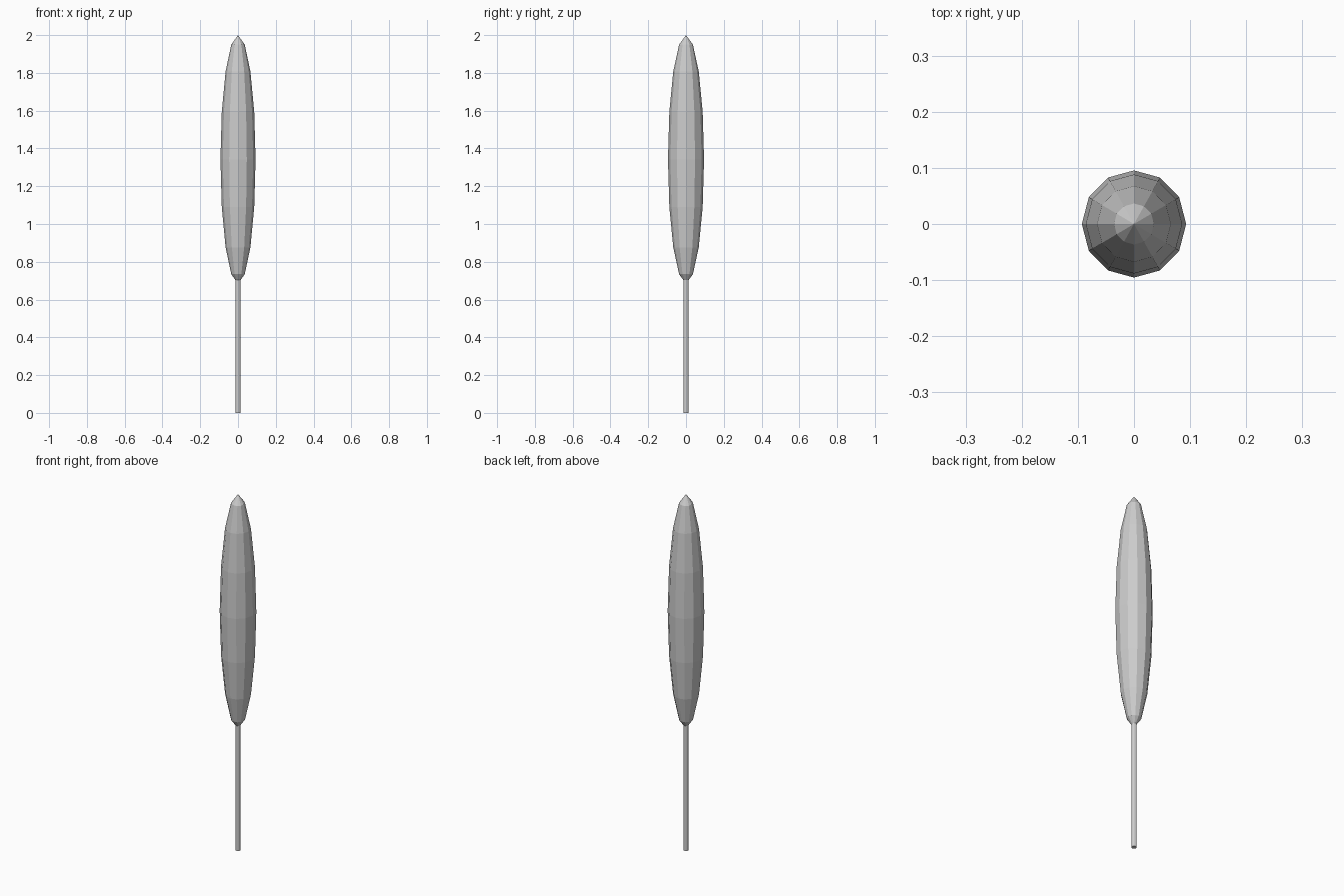
import bpy

cube = bpy.data.objects.get("Cube")
if cube:
    bpy.data.objects.remove(cube, do_unlink=True)

# Single plain grey
grey = bpy.data.materials.new("plain_grey")
grey.use_nodes = True
colour = (0.6, 0.6, 0.6, 1)
grey.diffuse_color = colour
grey.node_tree.nodes["Principled BSDF"].inputs["Base Color"].default_value = colour

BASE, TOP = 0.684, 2.0


def finish(name):
    obj = bpy.context.object
    obj.name = name
    obj.data.materials.append(grey)
    bpy.ops.object.shade_flat()
    return obj


# Faceted spindle-shaped crown
bpy.ops.mesh.primitive_uv_sphere_add(segments=12, ring_count=8, radius=1,
                                     location=(0, 0, (BASE + TOP) / 2))
crown = finish("crown")
crown.scale = (0.093, 0.0955, (TOP - BASE) / 2)

# Thin straight trunk, ending just inside the crown
height = BASE + 0.04
bpy.ops.mesh.primitive_cylinder_add(vertices=12, radius=0.0135, depth=height,
                                    location=(0, 0, height / 2))
finish("trunk")
